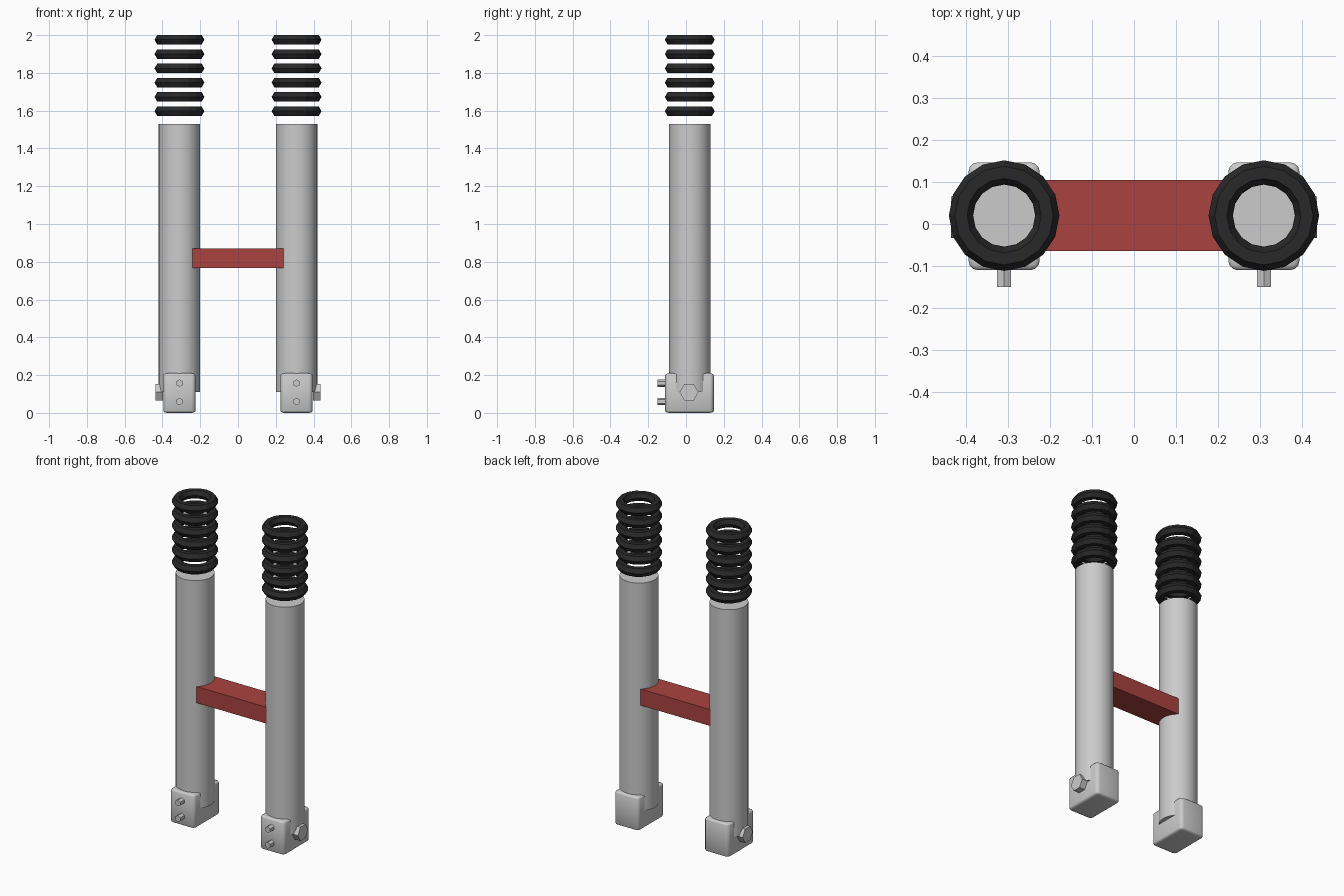
import bpy, math

if "Cube" in bpy.data.objects:
    bpy.data.objects.remove(bpy.data.objects["Cube"])

LEG_X, LEG_Y = 0.31, 0.02


def material(name, rgb):
    m = bpy.data.materials.new(name)
    m.diffuse_color = (*rgb, 1)
    m.use_nodes = True
    m.node_tree.nodes["Principled BSDF"].inputs["Base Color"].default_value = m.diffuse_color
    return m


red = material("red_paint", (0.40, 0.055, 0.05))
black = material("black_rubber", (0.022, 0.022, 0.022))


def finish(name, mat=None, smooth=False):
    ob = bpy.context.object
    ob.name = name
    if mat:
        ob.data.materials.append(mat)
    if smooth:
        bpy.ops.object.shade_smooth_by_angle(angle=math.radians(35))
    return ob


def cylinder(name, loc, r, depth, sides, rot=(0, 0, 0), smooth=False):
    bpy.ops.mesh.primitive_cylinder_add(vertices=sides, radius=r, depth=depth,
                                        location=loc, rotation=rot)
    return finish(name, smooth=smooth)


def box(name, lo, hi, mat=None, bevel=0):
    bpy.ops.mesh.primitive_cube_add(size=1, location=[(a + b) / 2 for a, b in zip(lo, hi)])
    ob = bpy.context.object
    # bevelled boxes are made double height, then squashed for flatter top and bottom rounds
    stretch = 2 if bevel else 1
    ob.scale = [b - a for a, b in zip(lo, hi)]
    ob.scale.z *= stretch
    bpy.ops.object.transform_apply(location=False, rotation=False, scale=True)
    if bevel:
        mod = ob.modifiers.new("rounded", "BEVEL")
        mod.width, mod.segments = bevel, 3
        bpy.ops.object.modifier_apply(modifier=mod.name)
        ob.scale.z = 1 / stretch
        bpy.ops.object.transform_apply(location=False, rotation=False, scale=True)
    return finish(name, mat, smooth=bool(bevel))


for side, s in (("left", -1), ("right", 1)):
    x = s * LEG_X

    # main tube
    cylinder(f"{side}_tube", (x, LEG_Y, 0.82), 0.11, 1.42, 32, smooth=True)

    # axle clamp at the foot
    box(f"{side}_foot", (x - 0.085, -0.11, 0), (x + 0.085, 0.147, 0.21), bevel=0.022)

    # two pinch bolts on the front, point upwards
    for i, z in enumerate((0.06, 0.157)):
        cylinder(f"{side}_pinch_bolt_{i + 1}", (x, -0.12, z), 0.0195, 0.06, 6,
                 rot=(math.pi / 2, 0, 0))

    # axle nut on the outer side, points along y
    cylinder(f"{side}_axle_nut", (s * 0.4175, 0.016, 0.11), 0.05, 0.039, 6,
             rot=(0, math.pi / 2, 0))

    # rubber bellows rings
    for i in range(6):
        bpy.ops.mesh.primitive_torus_add(
            major_segments=16, minor_segments=6, major_radius=0.103, minor_radius=0.029,
            location=(x, LEG_Y, 1.597 + i * 0.0757))
        finish(f"{side}_bellows_ring_{i + 1}", black)

# red brace between the tubes
box("cross_brace", (-0.245, -0.065, 0.768), (0.245, 0.105, 0.87), red)
